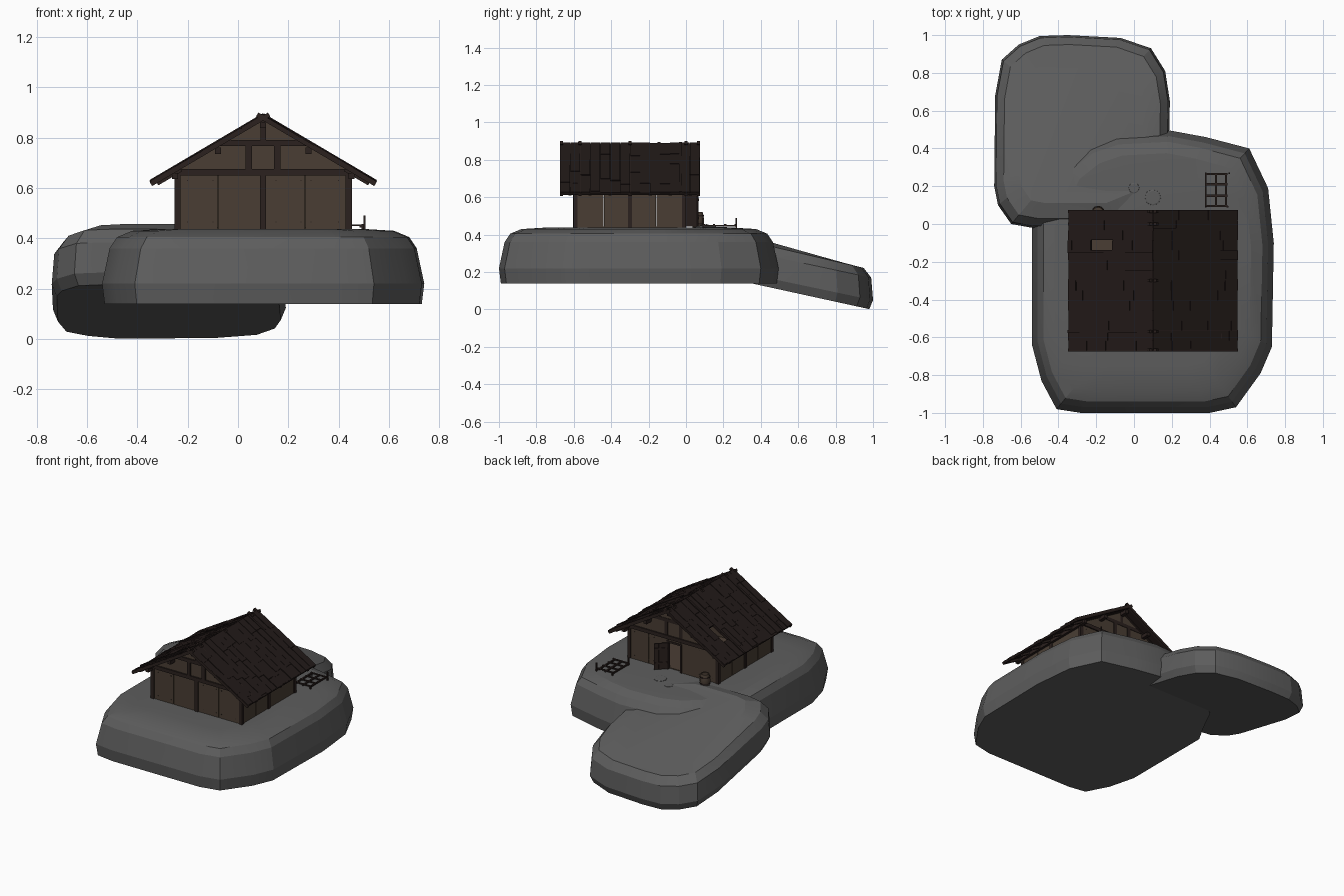
import bpy, bmesh, math, random
from mathutils import Matrix, Vector

if "Cube" in bpy.data.objects:
    bpy.data.objects.remove(bpy.data.objects["Cube"])

random.seed(4)


def material(name, rgb):
    m = bpy.data.materials.new(name)
    m.diffuse_color = (*rgb, 1)
    m.use_nodes = True
    m.node_tree.nodes["Principled BSDF"].inputs["Base Color"].default_value = m.diffuse_color
    return m


ROCK = material("rock", (0.11, 0.11, 0.11))
WALL = material("wall_wood", (0.068, 0.048, 0.034))
BEAM = material("beam_wood", (0.024, 0.015, 0.013))
ROOF = material("roof_wood", (0.016, 0.010, 0.009))


class Part:
    """Collects boxes and lathed shapes into one named object."""
    def __init__(self, name, mat):
        self.name, self.mat, self.bm = name, mat, bmesh.new()

    def box(self, x0, x1, y0, y1, z0, z1, frame=Matrix()):
        c = Vector(((x0 + x1) / 2, (y0 + y1) / 2, (z0 + z1) / 2))
        m = frame @ Matrix.Translation(c) @ Matrix.Diagonal((x1 - x0, y1 - y0, z1 - z0, 1))
        bmesh.ops.create_cube(self.bm, size=1, matrix=m)
        return self

    def loft(self, rings):
        loops = [[self.bm.verts.new(p) for p in r] for r in rings]
        n = len(loops[0])
        for a, b in zip(loops, loops[1:]):
            for i in range(n):
                self.bm.faces.new((a[i], a[(i + 1) % n], b[(i + 1) % n], b[i]))
        self.bm.faces.new(loops[0][::-1])
        self.bm.faces.new(loops[-1])
        return self

    def lathe(self, x, y, profile, n=12):
        return self.loft([[(x + r * math.cos(2 * math.pi * i / n),
                            y + r * math.sin(2 * math.pi * i / n), z) for i in range(n)]
                          for r, z in profile])

    def done(self, smooth=None):
        bmesh.ops.recalc_face_normals(self.bm, faces=self.bm.faces)
        me = bpy.data.meshes.new(self.name)
        self.bm.to_mesh(me)
        self.bm.free()
        me.materials.append(self.mat)
        ob = bpy.data.objects.new(self.name, me)
        bpy.context.collection.objects.link(ob)
        if smooth:
            bpy.context.view_layer.objects.active = ob
            ob.select_set(True)
            bpy.ops.object.shade_smooth_by_angle(angle=math.radians(smooth))
            ob.select_set(False)


# Rocks: an outline lofted through inset levels, optionally sloping along y
def rock(name, outline, levels, slope=0):
    xs, ys = zip(*outline)
    cx, cy = (min(xs) + max(xs)) / 2, (min(ys) + max(ys)) / 2
    hx, hy = max(xs) - cx, max(ys) - cy
    rings = [[(cx + (x - cx) * (1 - d / hx), cy + (y - cy) * (1 - d / hy),
               z + slope * (y - 1)) for x, y in outline] for d, z in levels]
    Part(name, ROCK).loft(rings).done(18)


rock("main_rock",
     [(-.41, -.98), (-.28, -1), (.4, -1), (.54, -.97), (.67, -.79), (.73, -.65),
      (.74, -.1), (.71, .19), (.61, .40), (.38, .46), (.19, .495), (-.1, .48),
      (-.25, .43), (-.38, .33), (-.47, .15), (-.54, .03), (-.54, -.64), (-.49, -.83)],
     [(.01, .14), (0, .22), (.03, .36), (.06, .405), (.12, .43), (.25, .438)])
rock("lower_rock",
     [(-.54, -.02), (-.1, -.02), (.1, .06), (.18, .2), (.19, .65), (.165, .81),
      (.09, .93), (-.07, .985), (-.35, 1), (-.5, .995), (-.61, .95), (-.7, .87),
      (-.735, .68), (-.74, .2), (-.72, .1), (-.65, 0)],
     [(.02, .002), (0, .05), (.01, .17), (.05, .222), (.13, .242)], -.21)

# Walls: plank panels with thin seams; the back wall leaves a doorway
Z0, Z1 = .435, .655
w = Part("plank_walls", WALL)
for a, b in ((-.25, -.08), (-.08, .1), (.1, .268), (.268, .45)):
    w.box(a + .001, b - .001, -.595, -.58, Z0, Z1)
for a, b in ((-.25, -.1), (-.1, .045), (.14, .29), (.29, .45)):
    w.box(a + .001, b - .001, -.02, -.005, Z0, Z1)
w.box(.045, .14, -.02, -.005, .625, Z1)
for x in (-.245, .43):
    for a, b in ((-.58, -.44), (-.44, -.3), (-.3, -.16), (-.16, -.02)):
        w.box(x, x + .015, a + .001, b - .001, Z0, Z1 + .01)
w.box(-.24, .44, -.58, -.02, .435, .443)
w.done()

# Gable panels
g = Part("gable_panels", WALL)
for y in (-.595, -.02):
    g.loft([[(x, yy, z) for x, z in ((-.25, .65), (.45, .65), (.45, .663), (.1, .868), (-.25, .663))]
            for yy in (y, y + .015)])
g.done()

# Timber frame: posts, ties, collars, purlins
f = Part("timber_frame", BEAM)
for x in (-.252, .428):
    for y in (-.602, -.311, -.022):
        f.box(x, x + .024, y, y + .022, Z0, Z1)
for y in (-.605, -.022):
    f.box(-.265, .465, y, y + .026, .65, .675)
    f.box(-.07, .27, y, y + .02, .766, .79)
    f.box(.09, .112, y, y + .02, .79, .87)
    for x in (.03, .143):
        f.box(x, x + .025, y, y + .02, .675, .766)
f.box(.088, .112, -.603, -.58, Z0, Z1)
for x in (.033, .14):
    f.box(x, x + .012, -.022, 0, Z0, .637)
f.box(.033, .152, -.022, 0, .625, .637)
for x, z in ((-.25, .648), (.45, .648), (-.08, .748), (.28, .748), (.1, .85)):
    f.box(x - .012, x + .012, -.645, .05, z - .012, z + .012)
f.done()

# Roof: each side has its own frame with u down the slope and v along the ridge
ANG = math.atan2(.265, .45)
L = .522
sides = [Matrix.Translation((.1, 0, .893)) @ Matrix.Rotation(r, 4, 'Z') @ Matrix.Rotation(ANG, 4, 'Y')
         for r in (0, math.pi)]
boards, shingles, rafters = Part("roof_boards", ROOF), Part("roof_shingles", ROOF), Part("rafters", BEAM)
W = .746 / 14
for k, m in enumerate(sides):
    sy = 1 if k == 0 else -1
    for i in range(14):
        y = -.672 + W * i
        a, b = sorted((sy * y, sy * (y + W)))
        spans = [(0, L)]
        if k == 1 and i == 10:          # hole in the left slope
            spans = [(0, .25), (.385, L)]
        for u0, u1 in spans:
            boards.box(u0, u1, a, b, -.018, -.006, m)
            u = u0
            while u < u1 - .01:
                e = min(u1, u + random.uniform(.1, .19))
                t = random.uniform(-.004, .001)
                shingles.box(u, e + random.uniform(-.004, .003), a + .001, b - .001, -.007, t, m)
                u = e
    for y in (-.666, -.568, -.3, 0, .066):
        v = sy * y
        rafters.box(-.02, L + .003, v - .008, v + .008, -.022, -.004, m)
    # raised battens over the boards
    for y in ((-.03,) if k == 0 else (-.145, -.57)):
        v = sy * y
        shingles.box(.0, L, v - .008, v + .008, -.004, .004, m)
    # rafter tails under the eaves
    for i in range(7):
        v = sy * (-.62 + i * .107)
        rafters.box(L - .13, L - .02, v - .009, v + .009, -.032, -.016, m)
boards.done()
shingles.done()
rafters.done()

# Open door leaf hinged at the doorway
hinge = Matrix.Translation((.14, 0, 0)) @ Matrix.Rotation(math.radians(45), 4, 'Z')
d = Part("door_leaf", BEAM)
for i in range(3):
    d.box(i * .03, i * .03 + .029, -.004, .004, .444, .625, hinge)
for z in (.48, .58):
    d.box(0, .089, .003, .008, z, z + .014, hinge)
d.done()

# Barrel with hoops beside the door
Part("barrel", WALL).lathe(-.19, .062, [(.027, .436), (.033, .46), (.034, .48), (.032, .5), (.027, .522),
                                       (.023, .522), (.023, .515)]).done(30)
h = Part("barrel_hoops", BEAM)
for z in (.455, .497):
    h.lathe(-.19, .062, [(.0345, z), (.0345, z + .007)])
h.done(30)

# Low drying rack beside the house
r = Part("rack", BEAM)
for x in (.38, .435, .488):
    r.box(x - .005, x + .005, .09, .27, .443, .452)
for y in (.095, .15, .21, .265):
    r.box(.376, .495, y - .006, y + .006, .45, .456)
for x, y, z in ((.38, .092, .49), (.503, .268, .49), (.38, .268, .457), (.495, .092, .457)):
    r.box(x - .004, x + .004, y - .004, y + .004, .43, z)
r.done()

# Flat stepping stones in front of the door
s = Part("stepping_stones", ROCK)
for x, y, rad in ((.1, .14, .045), (.0, .19, .03)):
    s.lathe(x, y, [(rad, .43), (rad * .95, .44), (rad * .8, .442)], 8)
s.done()

# Nail heads on the wall planks
n = Part("nails", BEAM)
for x in (-.2, -.1, .15, .25, .29, .4):
    for z in (.465, .63):
        n.box(x - .002, x + .002, -.598, -.594, z - .002, z + .002)
        n.box(x - .002, x + .002, -.006, -.002, z - .002, z + .002)
n.done()
